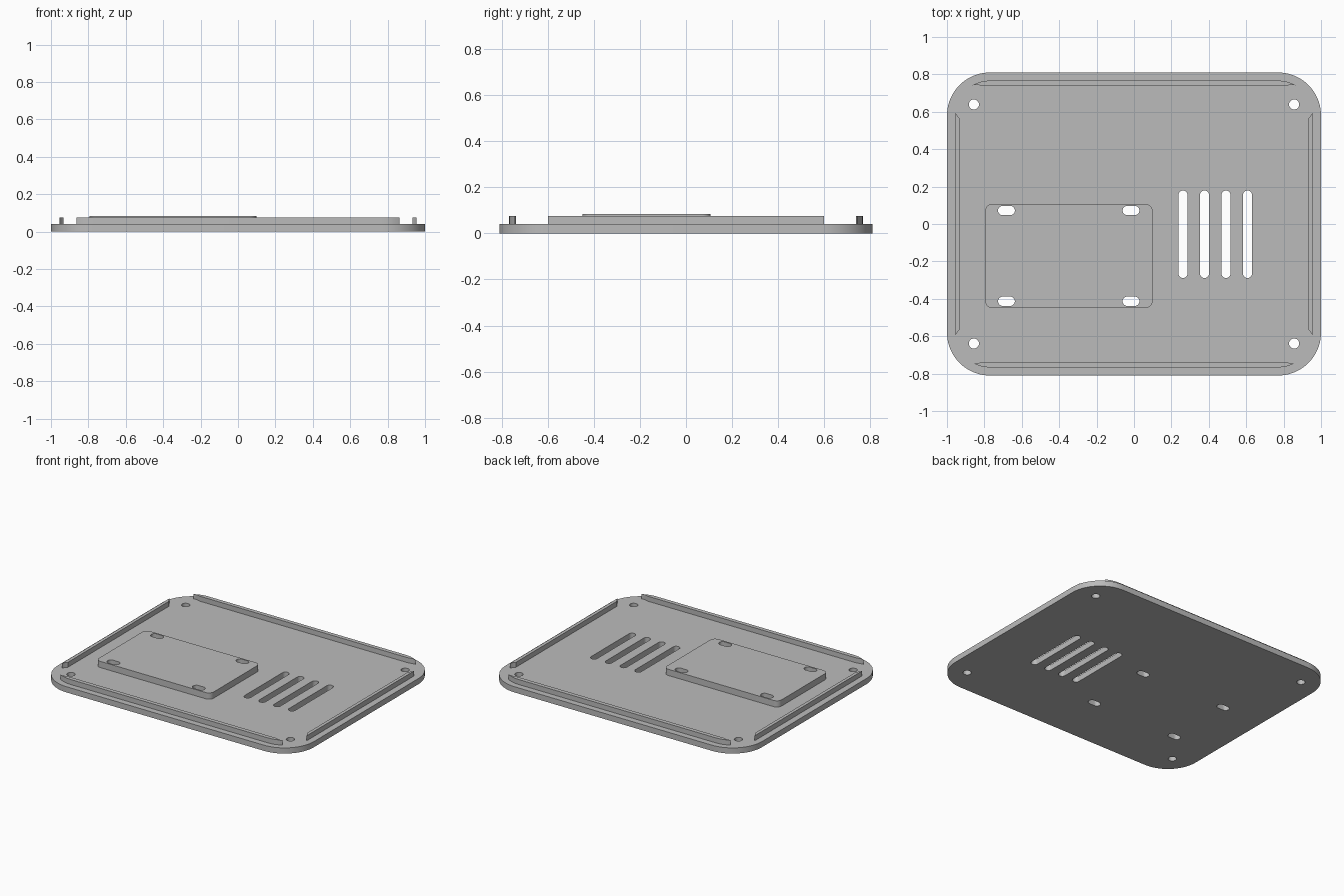
import bpy, bmesh
from math import cos, sin, pi, sqrt, radians

cube = bpy.data.objects.get("Cube")
if cube:
    bpy.data.objects.remove(cube, do_unlink=True)

grey = bpy.data.materials.new("plain grey")
grey.use_nodes = True
GREY = (0.5, 0.5, 0.5, 1)
grey.diffuse_color = GREY
grey.node_tree.nodes["Principled BSDF"].inputs["Base Color"].default_value = GREY


def rounded_rect(cx, cy, hx, hy, r, steps=12):
    """Outline of a rectangle with rounded corners; r = half width gives a slot."""
    pts = []
    for i, (sx, sy) in enumerate([(1, 1), (-1, 1), (-1, -1), (1, -1)]):
        for k in range(steps + 1):
            a = (i + k / steps) * pi / 2
            p = (cx + sx * (hx - r) + r * cos(a), cy + sy * (hy - r) + r * sin(a))
            if not pts or abs(p[0] - pts[-1][0]) + abs(p[1] - pts[-1][1]) > 1e-5:
                pts.append(p)
    if abs(pts[0][0] - pts[-1][0]) + abs(pts[0][1] - pts[-1][1]) < 1e-5:
        pts.pop()
    return pts


def slab(name, outlines, z0, z1):
    """Extrude a filled outline; further outlines become through holes."""
    curve = bpy.data.curves.new(name, 'CURVE')
    curve.dimensions = '2D'
    curve.fill_mode = 'BOTH'
    curve.extrude = (z1 - z0) / 2
    for pts in outlines:
        sp = curve.splines.new('POLY')
        sp.points.add(len(pts) - 1)
        for p, (x, y) in zip(sp.points, pts):
            p.co = (x, y, 0, 1)
        sp.use_cyclic_u = True
    temp = bpy.data.objects.new(name + "_outline", curve)
    bpy.context.collection.objects.link(temp)
    mesh = bpy.data.meshes.new_from_object(
        temp.evaluated_get(bpy.context.evaluated_depsgraph_get()))
    bpy.data.objects.remove(temp, do_unlink=True)

    bm = bmesh.new()
    bm.from_mesh(mesh)
    bmesh.ops.remove_doubles(bm, verts=bm.verts, dist=1e-5)
    bmesh.ops.translate(bm, verts=bm.verts, vec=(0, 0, (z0 + z1) / 2))
    bmesh.ops.recalc_face_normals(bm, faces=bm.faces)
    bm.to_mesh(mesh)
    bm.free()
    mesh.materials.clear()
    mesh.materials.append(grey)
    obj = bpy.data.objects.new(name, mesh)
    bpy.context.collection.objects.link(obj)
    bpy.ops.object.select_all(action='DESELECT')
    obj.select_set(True)
    bpy.context.view_layer.objects.active = obj
    bpy.ops.object.shade_smooth_by_angle(angle=radians(30))
    return obj


BASE_TOP, LIP_TOP, PAD_TOP = 0.04, 0.075, 0.084
HOLE_X, HOLE_Y, CLEAR = 0.856, 0.639, 0.107

# Through holes: corner screws, vent slots, mounting slots
screws = [rounded_rect(sx * HOLE_X, sy * HOLE_Y, 0.027, 0.027, 0.027, 6)
          for sx in (-1, 1) for sy in (-1, 1)]
vents = [rounded_rect(0.262 + 0.115 * i, -0.055, 0.024, 0.234, 0.024, 8) for i in range(4)]
mounts = [rounded_rect(x, y, 0.045, 0.025, 0.025, 8)
          for x in (-0.682, -0.016) for y in (0.072, -0.413)]

# Base plate and raised mounting pad
slab("base_plate", [rounded_rect(0, 0, 1, 0.81, 0.23, 20)] + screws + vents + mounts,
     0, BASE_TOP)
slab("mounting_pad", [rounded_rect(-0.348, -0.171, 0.447, 0.278, 0.037)] + mounts,
     BASE_TOP, PAD_TOP)


# Locating lips, relieved by an arc around each corner screw
def clearance(offset):
    return sqrt(max(CLEAR ** 2 - offset ** 2, 0))


def lip_outline(outer, inner, end, across, along):
    """Half profile (along, across) of one lip, mirrored to both ends."""
    half = list(outer)
    for k in range(7):
        t = end + (inner - end) * k / 6
        half.append((along - clearance(t - across), t))
    return half + [(-u, v) for u, v in reversed(half)]


# Long lips curve in slightly at their outer ends
arc = [(0.77 + 0.187 * sin(a), 0.58 + 0.187 * cos(a))
       for a in (0, 0.13, 0.26, 0.39, 0.53)]
long_lip = lip_outline(arc, 0.738, HOLE_Y + CLEAR, HOLE_Y, HOLE_X)
short_lip = lip_outline([], 0.932, 0.955, HOLE_X, HOLE_Y)

for s, back, side in ((1, "back", "left"), (-1, "front", "right")):
    slab(back + "_lip", [[(u, s * v) for u, v in long_lip]], BASE_TOP, LIP_TOP)
    slab(side + "_lip", [[(s * v, u) for u, v in short_lip]], BASE_TOP, LIP_TOP)
